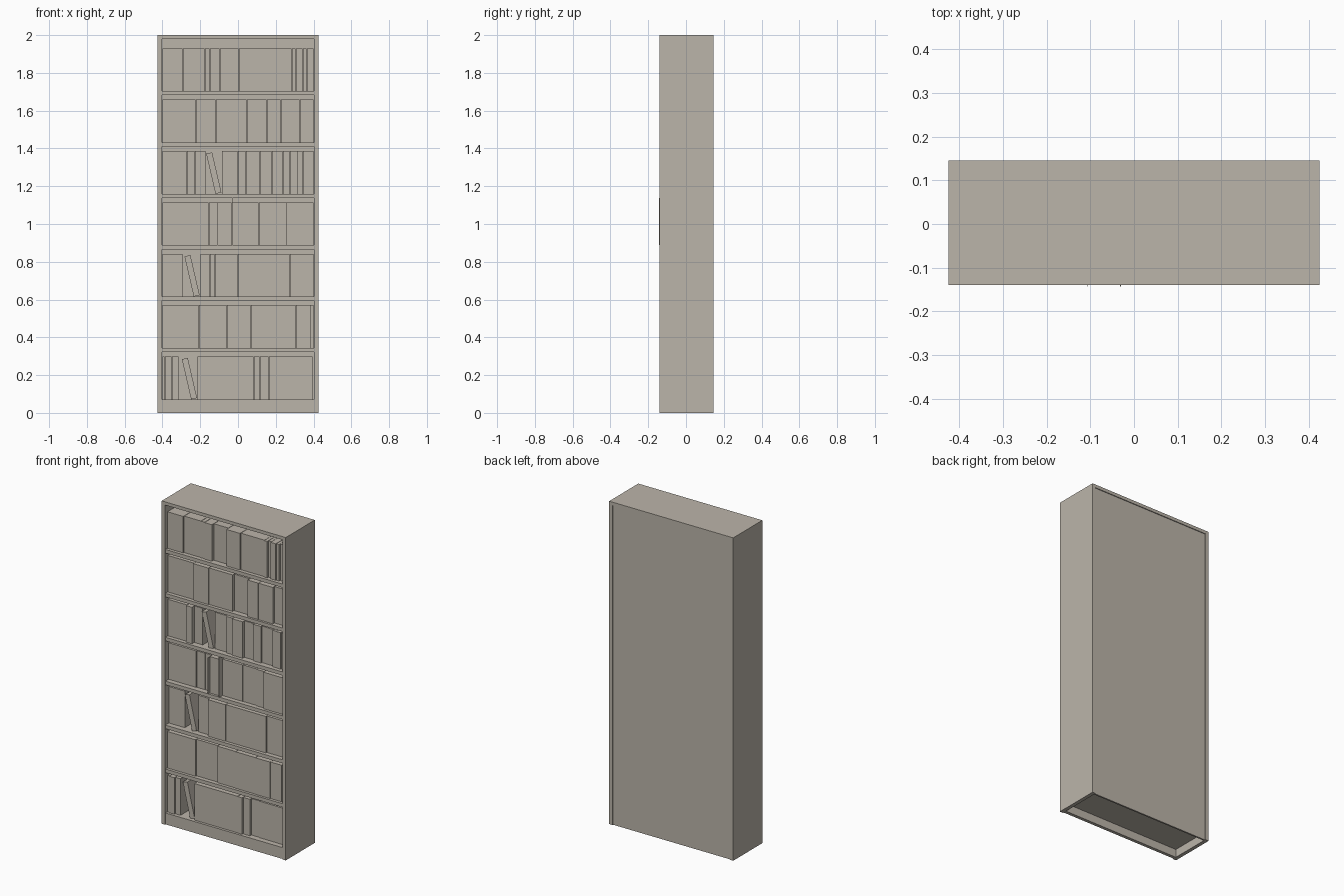
import bpy, bmesh, math, random
from mathutils import Matrix, Vector

if "Cube" in bpy.data.objects:
    bpy.data.objects.remove(bpy.data.objects["Cube"])

random.seed(4)

finish = bpy.data.materials.new("warm_grey")
finish.diffuse_color = (0.50, 0.46, 0.40, 1)
finish.use_nodes = True
finish.node_tree.nodes["Principled BSDF"].inputs["Base Color"].default_value = finish.diffuse_color


def add_box(bm, x0, x1, y0, y1, z0, z1, lean=0.0):
    """Box between two corners, optionally tilted about its lower right edge."""
    tilt = (Matrix.Translation((x1, 0, z0)) @ Matrix.Rotation(lean, 4, 'Y')
            @ Matrix.Translation((-x1, 0, -z0)))
    place = Matrix.Translation(((x0 + x1) / 2, (y0 + y1) / 2, (z0 + z1) / 2))
    size = Matrix.Diagonal((x1 - x0, y1 - y0, z1 - z0, 1))
    bmesh.ops.create_cube(bm, size=1, matrix=tilt @ place @ size)


def finish_object(bm, name):
    mesh = bpy.data.meshes.new(name)
    bm.to_mesh(mesh)
    bm.free()
    mesh.materials.append(finish)
    obj = bpy.data.objects.new(name, mesh)
    bpy.context.collection.objects.link(obj)
    return obj


def box(name, *bounds):
    bm = bmesh.new()
    add_box(bm, *bounds)
    return finish_object(bm, name)


# Case
HALF, INNER = 0.425, 0.402
FRONT, BACK = -0.14, 0.145
box("left_side", -HALF, -INNER, FRONT, BACK, 0, 1.98)
box("right_side", INNER, HALF, FRONT, BACK, 0, 1.98)
box("top_board", -HALF, HALF, FRONT, BACK, 1.98, 2.0)
box("back_panel", -INNER, INNER, 0.13, 0.14, 0, 1.98)
box("plinth", -INNER, INNER, -0.134, -0.114, 0, 0.05)

# Shelves, evenly spaced
BASE, PITCH, THICK = 0.072, 0.272, 0.022
for i in range(7):
    z = BASE + i * PITCH
    box(f"shelf_{i + 1}", -INNER, INNER, -0.137, 0.13, z - THICK, z)

# Books per shelf from the bottom: runs of spine edges, with gaps between runs
rows = [
    [[-.402, -.387, -.350, -.313], [-.215, .083, .115, .162, .220, .336, .395]],
    [[-.402, -.207, -.060, .067, .204, .305, .384, .400]],
    [[-.402, -.292], [-.200, -.150, -.123, -.002, .273, .400]],
    [[-.402, -.212, -.154, -.107, -.033, .109, .204, .257, .400]],
    [[-.402, -.271, -.229, -.171],
     [-.086, -.002, .041, .115, .178, .236, .273, .315, .342, .373, .400]],
    [[-.402, -.223, -.118, .046, .152, .226, .326, .400]],
    [[-.402, -.292, -.176, -.150, -.097, .004, .098, .262, .284, .305,
      .342, .363, .400]],
]
leaning = {0: -0.217, 2: -0.203, 4: -0.088}   # shelf: lower right corner
BOOK_H = 0.226

for i, runs in enumerate(rows):
    z = BASE + i * PITCH
    bm = bmesh.new()
    for edges in runs:
        for a, b in zip(edges, edges[1:]):
            y = random.uniform(-0.125, -0.098)
            add_box(bm, a + 0.001, b - 0.001, y, y + 0.2, z, z + BOOK_H)
    finish_object(bm, f"books_{i + 1}")

    # Tilted book resting in the gap
    if i in leaning:
        x = leaning[i]
        box(f"leaning_book_{i + 1}", x - 0.032, x, -0.115, 0.085,
            z + 0.007, z + 0.225, -math.radians(13))

# Thin covers standing proud of the middle shelf
for name, x, top in (("thin_cover_left", -0.107, 1.114),
                     ("thin_cover_right", -0.031, 1.138)):
    box(name, x - 0.001, x + 0.001, -0.143, 0.08, BASE + 3 * PITCH, top)
